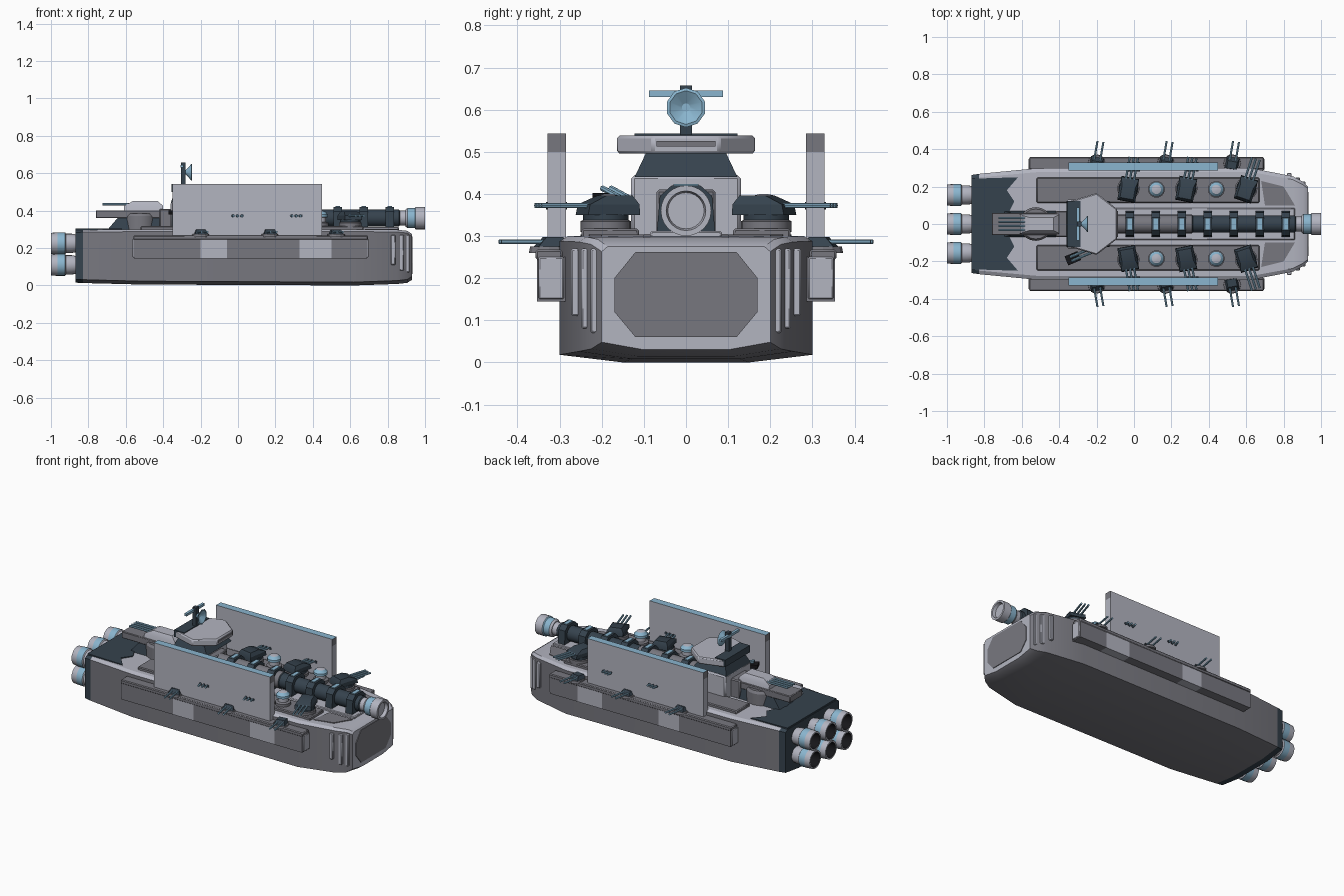
import bpy, bmesh, math
from mathutils import Matrix, Vector

if "Cube" in bpy.data.objects:
    bpy.data.objects.remove(bpy.data.objects["Cube"])


def mat(name, r, g, b):
    m = bpy.data.materials.new(name)
    m.diffuse_color = (r, g, b, 1)
    m.use_nodes = True
    m.node_tree.nodes["Principled BSDF"].inputs["Base Color"].default_value = m.diffuse_color
    return m


GREY = mat("mid grey", .187, .187, .213)
LIGHT = mat("light grey", .45, .46, .53)
NAVY = mat("dark slate", .036, .055, .075)
BLUE = mat("pale blue", .253, .462, .62)
BLACK = mat("black", .008, .008, .01)


def finish(name, bm, mats, bevel=0):
    bmesh.ops.recalc_face_normals(bm, faces=bm.faces)
    me = bpy.data.meshes.new(name)
    bm.to_mesh(me)
    bm.free()
    for m in mats:
        me.materials.append(m)
    ob = bpy.data.objects.new(name, me)
    bpy.context.collection.objects.link(ob)
    if bevel:
        mod = ob.modifiers.new("bevel", 'BEVEL')
        mod.width, mod.segments, mod.limit_method = bevel, 1, 'ANGLE'
    return ob


def loft(name, rings, mats, rule=None, bevel=0, xf=None):
    """Skin between equal-length rings of points and cap both ends."""
    bm = bmesh.new()
    vs = [[bm.verts.new(p) for p in r] for r in rings]
    n = len(rings[0])
    for a, b in zip(vs, vs[1:]):
        for i in range(n):
            bm.faces.new((a[i], a[(i + 1) % n], b[(i + 1) % n], b[i]))
    bm.faces.new(vs[0])
    bm.faces.new(vs[-1])
    if xf:
        bmesh.ops.transform(bm, matrix=xf, verts=bm.verts)
    bmesh.ops.recalc_face_normals(bm, faces=bm.faces)
    if rule:
        for f in bm.faces:
            f.material_index = rule(f)
    return finish(name, bm, mats, bevel)


def rect(x0, x1, y0, y1, z):
    return [(x0, y0, z), (x1, y0, z), (x1, y1, z), (x0, y1, z)]


def box(name, x, y, z, m, bevel=0, xf=None, rule=None):
    mats = m if isinstance(m, list) else [m]
    return loft(name, [rect(*x, *y, z[0]), rect(*x, *y, z[1])], mats, rule, bevel, xf)


def lathe(name, prof, mats, xf, n=16, bands=None):
    """Turn (radius, height) pairs about local z; bands gives a colour per segment."""
    rings = [[(r * math.cos(2 * math.pi * i / n), r * math.sin(2 * math.pi * i / n), h)
              for i in range(n)] for r, h in prof]
    ob = loft(name, rings, mats, xf=xf)
    if bands:
        for k, b in enumerate(bands):
            for f in ob.data.polygons[k * n:(k + 1) * n]:
                f.material_index = b
        ob.data.polygons[len(bands) * n + 1].material_index = bands[-1]
    return ob


def at(x, y, z, ang=0):
    return Matrix.Translation((x, y, z)) @ Matrix.Rotation(ang, 4, 'Z')


def along_x(x, y, z, d=1):
    return Matrix.Translation((x, y, z)) @ Matrix.Rotation(d * math.pi / 2, 4, 'Y')


def barrels(name, xf, offsets, x0, x1, z, r=.006):
    for o in offsets:
        lathe(name, [(r, x0), (r, x1)], [BLUE], xf @ along_x(0, o, z), 8)


# Hull lofted along its length
def section(x, w, zb, zt):
    half = [(w * .5, zb), (w, zb + .018), (w, zt - .012), (w * .93, zt)]
    return [(x, y, z) for y, z in half] + [(x, -y, z) for y, z in reversed(half)]


def hull_rule(f):
    c, n = f.calc_center_median(), f.normal
    if c.x < -.84:
        return 2
    if n.z > .4 or n.x > .9:
        return 1
    return 0


hull = loft("hull", [section(*s) for s in (
    (-.87, .262, .015, .295), (-.83, .268, .013, .297), (-.52, .298, .005, .30), (.62, .30, 0, .30),
    (.85, .255, .008, .298), (.905, .225, .014, .292), (.93, .20, .03, .275))],
    [GREY, LIGHT, NAVY], hull_rule)
# Bow face plate, lower corner patches and ribs
loft("bow_panel", [[(x, y, z) for y, z in ((-.12, .06), (.12, .06), (.17, .12), (.17, .2),
     (.12, .262), (-.12, .262), (-.17, .2), (-.17, .12))] for x in (.925, .934)], [GREY])
for s in (1, -1):
    for x, y, z in ((.83, .262, .11), (.875, .238, .08), (.905, .216, .07)):
        box("bow_rib", (x - .012, x + .012), (s * y - .011, s * y + .011), (z, .27), LIGHT, .004)
    # Dark stern paint and deck strips
    loft("stern_paint", [[(-.868, s * .0, z), (-.868, s * .242, z), (-.62, s * .25, z), (-.68, s * .18, z),
         (-.64, s * .12, z), (-.70, 0, z)] for z in (.294, .304)], [NAVY])
    box("deck_platform", (-.52, .67), (s * .18 - .068, s * .18 + .068), (.29, .318), GREY, .005)
    loft("bow_deck_patch", [[(.70, s * .1, z), (.68, s * .23, z), (.8, s * .2, z), (.86, s * .1, z)]
         for z in (.294, .303)], [GREY])

# Engines: two rows of three nozzles
for y in (-.155, 0, .155):
    for z in (.11, .225):
        lathe("engine", [(.046, 0), (.052, .03), (.052, .06), (.059, .065), (.059, .105), (.056, .14),
              (.046, .14), (.04, .06)], [LIGHT, BLUE, BLACK], along_x(-.86, y, z, -1), 20,
              [0, 0, 0, 1, 0, 0, 2])

# Side sponsons, walls and side guns
for s in (1, -1):
    for x0, x1, m in ((-.555, -.2, GREY), (-.2, -.06, LIGHT), (-.06, .33, GREY), (.33, .5, LIGHT),
                      (.5, .69, GREY)):
        box("sponson", (x0, x1), (s * .32 - .034, s * .32 + .034), (.145, .25), m)
    box("sponson_top", (-.56, .695), (s * .325 - .032, s * .325 + .032), (.243, .268), GREY, .005)
    for x in (-.558, .692):
        box("sponson_cap", (x - .006, x + .006), (s * .32 - .03, s * .32 + .03), (.15, .25), LIGHT, .003)
    box("shield_wall", (-.35, .45), (s * .307 - .022, s * .307 + .022), (.25, .50), LIGHT)
    box("shield_wall_cap", (-.35, .45), (s * .307 - .022, s * .307 + .022), (.50, .543), [LIGHT, BLUE, GREY],
        rule=lambda f: 1 if f.normal.z > .5 else (2 if abs(f.normal.x) > .5 else 0))
    for xc in (0, .315):
        for dx in (-.025, 0, .025):
            lathe("wall_port", [(.009, -.025), (.009, .025)], [NAVY],
                  Matrix.Translation((xc + dx - .003, s * .307, .372)) @ Matrix.Rotation(math.pi / 2, 4, 'X'), 8)
    for x in (-.2, .17, .525):
        xf = at(x, s * .325, 0, s * math.radians(80))
        lathe("side_gun_base", [(.048, .26), (.045, .275)], [GREY], at(x, s * .325, 0), 12)
        loft("side_gun_house", [rect(-.035, .032, -.035, .035, .274), rect(-.03, .01, -.025, .025, .298)],
             [NAVY], xf=xf)
        barrels("side_gun_barrel", xf, (-.016, .016), 0, .118, .286, .0055)

# Deck turrets and sensor domes
for s in (1, -1):
    for x, a in ((-.03, 80), (.28, 79), (.60, 72)):
        xf = at(x, s * .19, 0, s * math.radians(a))
        lathe("turret_base", [(.06, .31), (.06, .335), (.054, .338), (.054, .352)], [GREY, NAVY],
              at(x, s * .19, 0), 16, [0, 0, 1])
        loft("turret_house", [rect(-.07, .06, -.048, .048, .35), rect(-.068, .055, -.048, .048, .375),
             rect(-.055, .01, -.036, .036, .396)], [NAVY], xf=xf)
        barrels("turret_barrel", xf, (-.022, 0, .022), .03, .168, .372)
    for x in (.12, .44):
        lathe("sensor_dome", [(.045, .31), (.045, .335), (.03, .34), (.03, .362), (.04, .365), (.04, .38),
              (.025, .396), (.008, .40)], [LIGHT, BLUE, GREY], at(x, s * .185, 0), 14, [2, 2, 0, 0, 1, 1, 0])

# Long spinal cannon with clamps and muzzle
box("cannon_bed", (-.16, .86), (-.085, .085), (.295, .312), LIGHT, .004)
lathe("cannon_barrel", [(.05, 0), (.05, .46), (.046, .465), (.046, 1.01), (.04, 1.015), (.04, 1.06)],
      [GREY, NAVY, LIGHT], along_x(-.15, 0, .36), 20, [0, 1, 1, 1, 2])
lathe("cannon_muzzle", [(.045, 0), (.054, .012), (.054, .05), (.06, .055), (.06, .105), (.047, .105),
      (.043, .085)], [LIGHT, BLUE], along_x(.895, 0, .36), 24, [0, 1, 1, 0, 0, 0])
for i in range(7):
    x = -.022 + i * .139
    loft("cannon_clamp", [[(px, y, z) for y, z in ((-.07, .30), (.07, .30), (.062, .395), (.034, .42),
         (-.034, .42), (-.062, .395))] for px in (x - .023, x + .023)], [NAVY])
    box("clamp_light", (x - .012, x + .012), (-.03, .03), (.418, .424), BLUE)

# Command tower
box("tower_block", (-.36, -.16), (-.13, .13), (.295, .445), LIGHT, .008)
box("tower_step", (-.42, -.12), (-.07, .07), (.295, .41), GREY, .006)
loft("tower_neck", [rect(-.36, -.13, -.122, .122, .44), rect(-.34, -.17, -.095, .095, .497)], [NAVY])
loft("bridge", [[(-.35, -.12, z), (-.20, -.165, z), (-.09, -.08, z), (-.09, .08, z), (-.20, .165, z),
     (-.35, .12, z)] for z in (.496, .538)], [LIGHT], bevel=.006)
box("bridge_back", (-.355, -.285), (-.122, .122), (.50, .543), NAVY)
box("bridge_window", (-.093, -.086), (-.07, .07), (.512, .526), GREY)

# Mast with dish and bar aerial
box("mast", (-.305, -.28), (-.014, .014), (.54, .657), NAVY)
box("aerial_bar", (-.308, -.292), (-.088, .088), (.63, .645), BLUE)
lathe("dish", [(.012, 0), (.02, .01), (.047, .032), (.04, .034), (.01, .015)], [BLUE],
      along_x(-.28, 0, .605), 10)

# Aft gun on a raised block
box("aft_block", (-.76, -.36), (-.06, .06), (.36, .402), GREY, .004)
loft("aft_plinth", [rect(-.70, -.36, -.07, .07, .295), rect(-.64, -.36, -.055, .055, .365)], [NAVY])
lathe("aft_gun_base", [(.09, .295), (.09, .37), (.08, .385)], [GREY], at(-.525, 0, 0), 20)
loft("aft_gun_house", [rect(-.61, -.40, -.055, .055, .40), rect(-.61, -.40, -.05, .05, .425),
     rect(-.56, -.43, -.035, .035, .452)], [LIGHT])
barrels("aft_gun_barrel", at(0, 0, 0), (-.032, -.011, .011, .032), -.725, -.58, .434)

# Small gun on the front side only
gun = at(-.32, -.18, 0, math.radians(203))
box("light_gun_post", (-.03, .03), (-.022, .022), (.31, .385), NAVY, xf=gun)
box("light_gun_house", (-.03, .045), (-.026, .026), (.38, .402), BLACK, xf=gun)
barrels("light_gun_barrel", gun @ Matrix.Rotation(math.radians(-12), 4, 'Y'), (-.011, .011), -.02, .105, .4, .007)

# Shade curved parts smoothly while edges stay crisp
for ob in bpy.context.collection.objects:
    ob.select_set(ob.type == 'MESH')
bpy.context.view_layer.objects.active = hull
bpy.ops.object.shade_smooth_by_angle(angle=math.radians(28))
